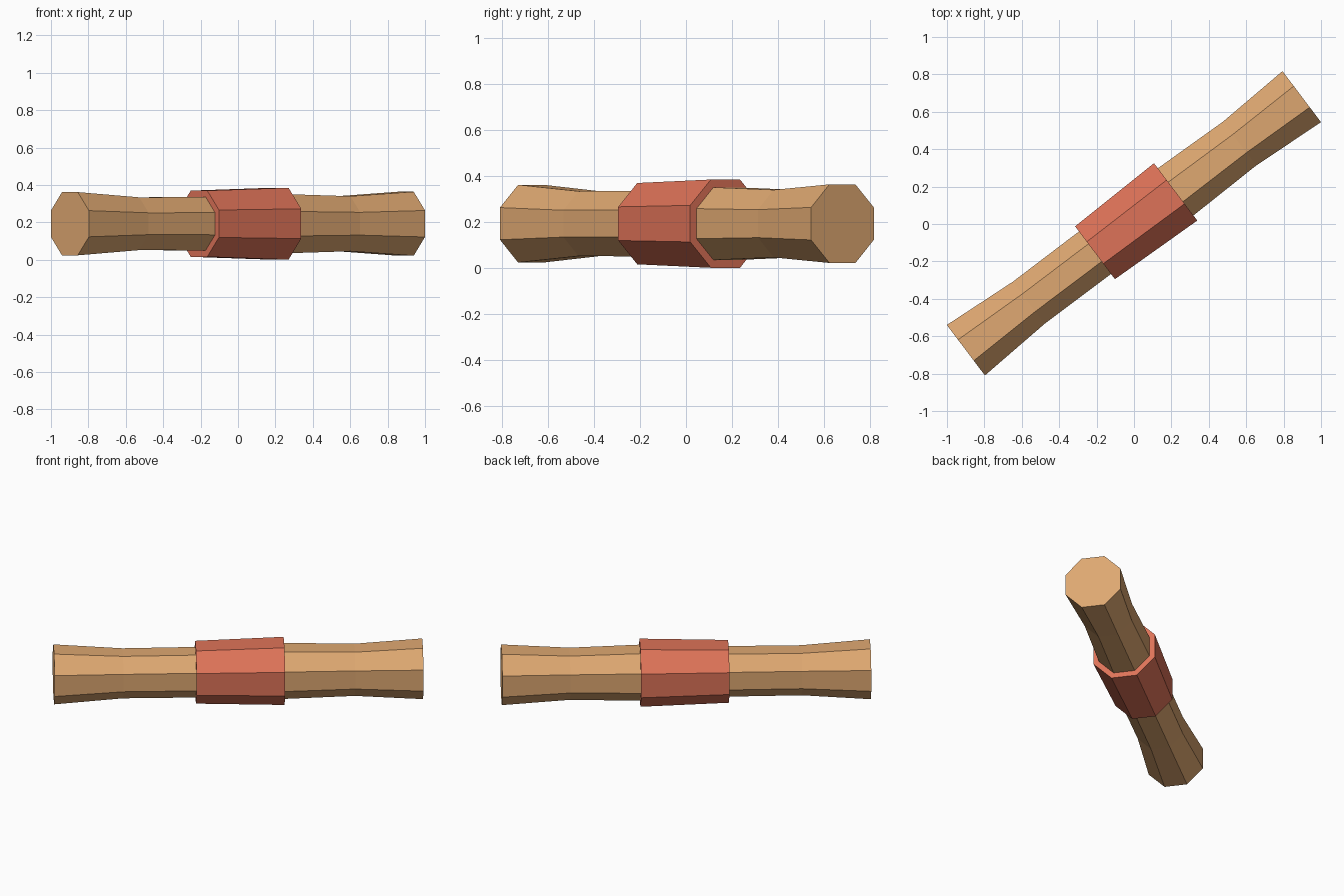
import bpy, bmesh, math
from mathutils import Matrix

if "Cube" in bpy.data.objects:
    bpy.data.objects.remove(bpy.data.objects["Cube"])

SIDES = 8
CENTRE_Z = 0.193
ANGLE = math.atan2(1.355, 1.795)   # direction of the log seen from above


def material(name, colour):
    mat = bpy.data.materials.new(name)
    mat.diffuse_color = (*colour, 1)
    mat.use_nodes = True
    mat.node_tree.nodes["Principled BSDF"].inputs["Base Color"].default_value = mat.diffuse_color
    return mat


def loft(name, stations, mat, closed=False):
    """Octagonal loft along local x; stations are (position, apothem)."""
    bm = bmesh.new()
    rings = []
    for x, apothem in stations:
        r = apothem / math.cos(math.pi / SIDES)
        angles = [(i + 0.5) * math.tau / SIDES for i in range(SIDES)]
        rings.append([bm.verts.new((x, r * math.cos(a), r * math.sin(a))) for a in angles])
    pairs = list(zip(rings, rings[1:]))
    if closed:
        pairs.append((rings[-1], rings[0]))
    else:
        bm.faces.new(rings[0])
        bm.faces.new(rings[-1])
    for a, b in pairs:
        for i in range(SIDES):
            j = (i + 1) % SIDES
            bm.faces.new((a[i], a[j], b[j], b[i]))
    bmesh.ops.recalc_face_normals(bm, faces=bm.faces)
    # lay along the diagonal at the right height
    bm.transform(Matrix.Translation((-0.001, 0.003, CENTRE_Z)) @ Matrix.Rotation(ANGLE, 4, 'Z'))
    mesh = bpy.data.meshes.new(name)
    bm.to_mesh(mesh)
    bm.free()
    mesh.materials.append(mat)
    obj = bpy.data.objects.new(name, mesh)
    bpy.context.collection.objects.link(obj)
    return obj


wood = material("tan wood", (0.73, 0.39, 0.165))
red = material("coral red", (0.73, 0.171, 0.098))

# Bar: flared at both ends, slim at the waists
loft("bar", [(-1.125, 0.169), (-0.704, 0.141), (-0.26, 0.1425),
             (0.28, 0.158), (0.709, 0.147), (1.125, 0.171)], wood)

# Band: slightly tapered sleeve wrapped round the middle
loft("band", [(-0.26, 0.177), (0.28, 0.192), (0.28, 0.156), (-0.26, 0.140)], red, closed=True)
